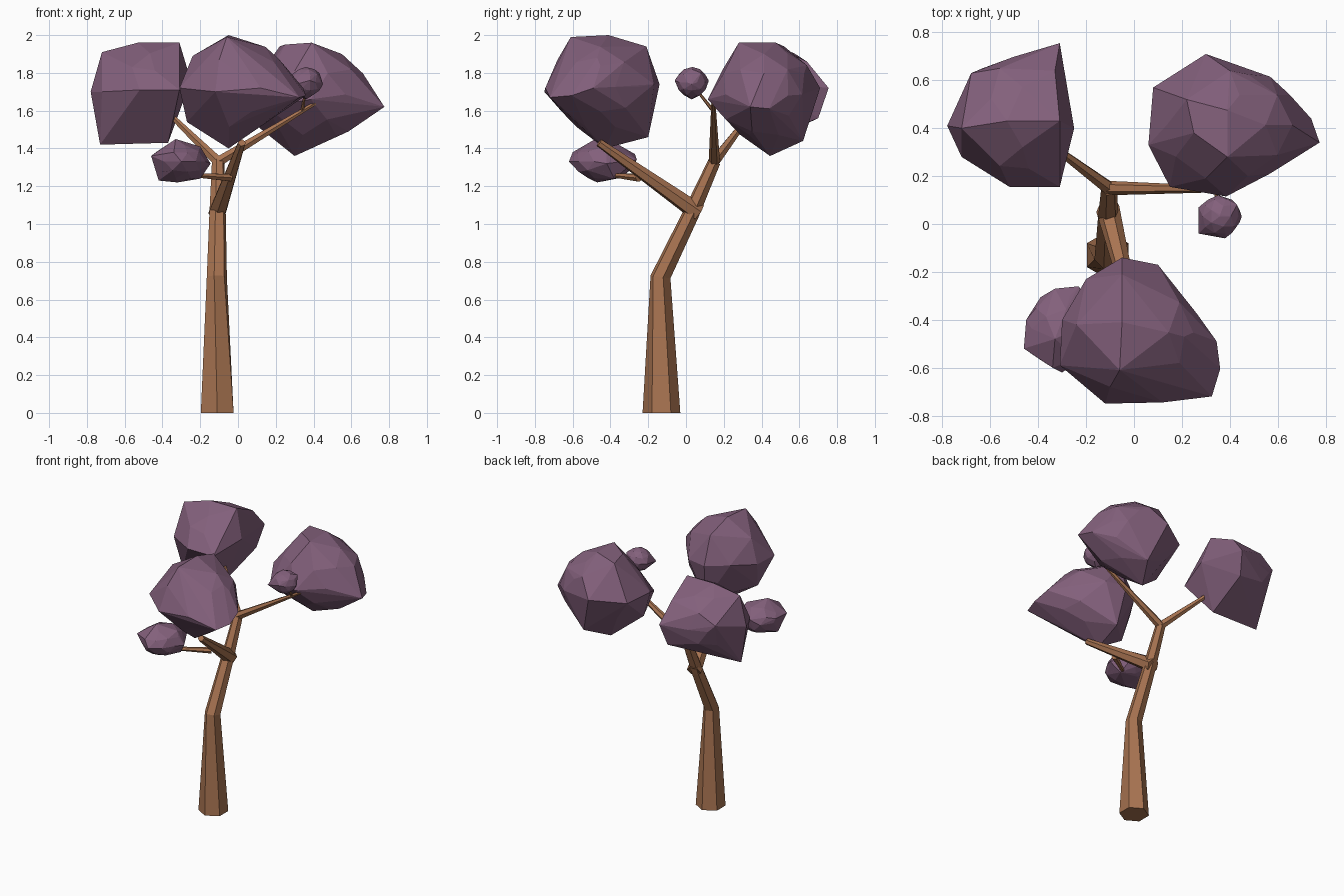
import bpy, bmesh, math
from mathutils import Vector, Matrix

if "Cube" in bpy.data.objects:
    bpy.data.objects.remove(bpy.data.objects["Cube"], do_unlink=True)


def material(name, colour):
    mat = bpy.data.materials.new(name)
    mat.use_nodes = True
    mat.diffuse_color = (*colour, 1)
    mat.node_tree.nodes["Principled BSDF"].inputs["Base Color"].default_value = (*colour, 1)
    return mat


bark = material("brown bark", (0.39, 0.172, 0.082))
leaf = material("dusty purple leaves", (0.227, 0.117, 0.2))


def finish(name, bm, mat):
    bmesh.ops.recalc_face_normals(bm, faces=bm.faces)
    mesh = bpy.data.meshes.new(name)
    bm.to_mesh(mesh)
    bm.free()
    mesh.materials.append(mat)
    obj = bpy.data.objects.new(name, mesh)
    bpy.context.collection.objects.link(obj)
    return obj


def limb(name, path, radii, sides=6, flat_base=False, twist=0):
    """Tapered faceted tube that follows a path."""
    points = [Vector(p) for p in path]
    bm = bmesh.new()
    rings = []
    for i, (point, radius) in enumerate(zip(points, radii)):
        before, after = points[max(i - 1, 0)], points[min(i + 1, len(points) - 1)]
        along = Vector((0, 0, 1)) if flat_base and i == 0 else (after - before).normalized()
        side = along.cross(Vector((0, 1, 0))).normalized()
        up = side.cross(along).normalized()
        ring = []
        for k in range(sides):
            angle = math.tau * k / sides + math.radians(twist) * min(i, 1)
            offset = up * math.cos(angle) + side * math.sin(angle)
            ring.append(bm.verts.new(point + offset * radius))
        rings.append(ring)
    for low, high in zip(rings, rings[1:]):
        for k in range(sides):
            n = (k + 1) % sides
            bm.faces.new((low[k], low[n], high[n], high[k]))
    bm.faces.new(rings[0])
    bm.faces.new(rings[-1])
    return finish(name, bm, bark)


def clump(name, corners, fill=0.84):
    """Faceted leaf mass: a round core stretched out to a few corners."""
    points = [Vector(c) for c in corners]
    low = Vector([min(p[a] for p in points) for a in range(3)])
    high = Vector([max(p[a] for p in points) for a in range(3)])
    # the core sits between the middle and the mean so it leans with the corners
    mean = sum(points, Vector()) / len(points)
    centre = ((low + high) / 2).lerp(mean, 0.6)
    size = (high - low) / 2 * fill
    bm = bmesh.new()
    bmesh.ops.create_icosphere(bm, subdivisions=2, radius=1,
                               matrix=Matrix.LocRotScale(centre, None, size))
    for p in points:
        bm.verts.new(p)
    hull = bmesh.ops.convex_hull(bm, input=bm.verts[:])
    bmesh.ops.delete(bm, geom=list({v for v in hull["geom_interior"]
                                    if isinstance(v, bmesh.types.BMVert)}), context='VERTS')
    bmesh.ops.dissolve_limit(bm, angle_limit=math.radians(5),
                             verts=bm.verts[:], edges=bm.edges[:])
    return finish(name, bm, leaf)


# Trunk and branches
fork_low = (-.108, .025, 1.05)
fork_high = (-.105, .15, 1.33)
limb("trunk", [(-.11, -.13, 0), (-.112, -.135, .72), fork_low, fork_high],
     [.1, .055, .045, .034], flat_base=True, twist=-15)
limb("front_branch", [(-.11, .065, 1.06), (.02, -.46, 1.43)], [.05, .022])
limb("front_twig", [(-.04, -.25, 1.245), (-.28, -.42, 1.262)], [.022, .01])
limb("back_branch", [fork_high, (-.32, .31, 1.54), (-.4, .37, 1.62)], [.03, .017, .012])
limb("side_branch", [fork_high, (.41, .145, 1.64)], [.03, .011])
limb("side_twig", [(.34, .147, 1.595), (.36, .04, 1.73)], [.01, .006])

# Large leaf clumps
clump("back_leaf_clump", [
    (-.31, .755, 1.72), (-.68, .63, 1.76), (-.31, .155, 1.71), (-.52, .155, 1.71),
    (-.25, .4, 1.76), (-.78, .41, 1.7), (-.72, .4, 1.91), (-.53, .43, 1.96),
    (-.31, .43, 1.96), (-.73, .4, 1.42), (-.37, .38, 1.43), (-.72, .28, 1.7),
    (-.34, .7, 1.56), (-.33, .64, 1.86)])
clump("side_leaf_clump", [
    (.39, .28, 1.96), (.39, .475, 1.96), (.25, .38, 1.95), (.22, .52, 1.94),
    (.4, .64, 1.84), (.3, .71, 1.72), (.08, .57, 1.7), (.06, .33, 1.7),
    (.15, .155, 1.62), (.3, .19, 1.81), (.385, .115, 1.66), (.775, .34, 1.62),
    (.74, .44, 1.61), (.65, .54, 1.68), (.65, .4, 1.77), (.585, .35, 1.49),
    (.3, .445, 1.36), (.1, .35, 1.52), (.4, .62, 1.44)], .84)
clump("front_leaf_clump", [
    (-.05, -.41, 2), (-.06, -.61, 1.99), (-.05, -.21, 1.94), (.21, -.47, 1.88),
    (.36, -.605, 1.68), (.325, -.72, 1.67), (.12, -.745, 1.72), (-.12, -.75, 1.7),
    (-.31, -.59, 1.72), (-.3, -.4, 1.72), (-.24, -.42, 1.89), (-.05, -.14, 1.74),
    (.1, -.17, 1.74), (.345, -.49, 1.72), (-.27, -.45, 1.54), (-.05, -.43, 1.4),
    (-.02, -.2, 1.46), (-.1, -.68, 1.87), (-.2, -.23, 1.75)], .83)

# Small leaf clumps
clump("small_front_leaf_clump", [
    (-.46, -.52, 1.36), (-.45, -.4, 1.36), (-.33, -.27, 1.37), (-.23, -.26, 1.34),
    (-.3, -.62, 1.33), (-.145, -.42, 1.32), (-.33, -.48, 1.45), (-.2, -.42, 1.41),
    (-.42, -.47, 1.23), (-.2, -.38, 1.24), (-.34, -.6, 1.38), (-.32, -.47, 1.22),
    (-.3, -.34, 1.25)], .9)
clump("small_side_leaf_clump", [
    (.27, -.04, 1.73), (.27, .07, 1.75), (.35, .12, 1.76), (.45, .03, 1.74),
    (.38, -.06, 1.76), (.36, .04, 1.83), (.36, .03, 1.66), (.43, .08, 1.8)], .95)
